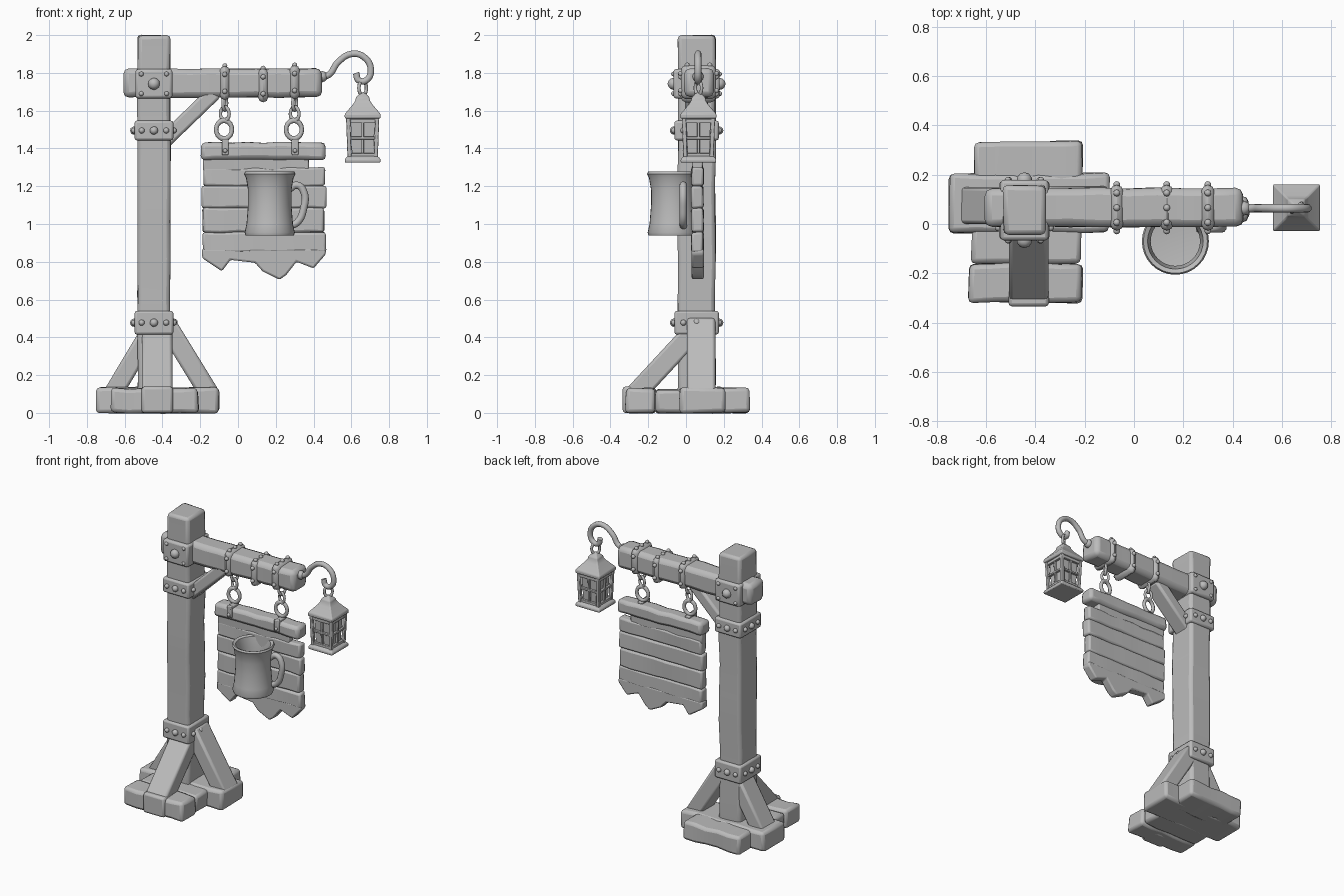
import bpy, bmesh, math, random
from mathutils import Vector, Matrix

random.seed(4)
old = bpy.data.objects.get("Cube")
if old:
    bpy.data.objects.remove(old, do_unlink=True)

grey = bpy.data.materials.new("plain_grey")
grey.use_nodes = True
grey.diffuse_color = (0.5, 0.5, 0.5, 1)
grey.node_tree.nodes["Principled BSDF"].inputs["Base Color"].default_value = (0.5, 0.5, 0.5, 1)

PX, PY = -0.445, 0.056      # post axis
BY, BZ = 0.066, 1.747       # crossbeam axis


def finish(name, bm, bevel=0.0, segments=2, angle=40):
    bmesh.ops.recalc_face_normals(bm, faces=bm.faces)
    mesh = bpy.data.meshes.new(name)
    bm.to_mesh(mesh)
    bm.free()
    mesh.materials.append(grey)
    obj = bpy.data.objects.new(name, mesh)
    bpy.context.collection.objects.link(obj)
    if bevel:
        mod = obj.modifiers.new("worn_edges", 'BEVEL')
        mod.width, mod.segments = bevel, segments
        mod.limit_method, mod.angle_limit = 'ANGLE', math.radians(35)
    bpy.ops.object.select_all(action='DESELECT')
    obj.select_set(True)
    bpy.context.view_layer.objects.active = obj
    bpy.ops.object.shade_smooth_by_angle(angle=math.radians(angle))
    return obj


def timber(name, start, end, width, depth, side=(1, 0, 0), bevel=0.015, cuts=0, rough=0.0):
    """Bar from start to end; width runs along side, depth across it."""
    a, b = Vector(start), Vector(end)
    z = (b - a).normalized()
    x = Vector(side).normalized()
    y = z.cross(x)
    bm = bmesh.new()
    rings = []
    for i in range(cuts + 2):
        c = a.lerp(b, i / (cuts + 1))
        ring = []
        for u, v in ((-1, -1), (1, -1), (1, 1), (-1, 1)):
            wobble = Vector([random.uniform(-rough, rough) for _ in range(3)])
            ring.append(bm.verts.new(c + x * u * width / 2 + y * v * depth / 2 + wobble))
        rings.append(ring)
    for r, s in zip(rings, rings[1:]):
        for k in range(4):
            bm.faces.new((r[k], r[(k + 1) % 4], s[(k + 1) % 4], s[k]))
    bm.faces.new(rings[0])
    bm.faces.new(rings[-1])
    return finish(name, bm, bevel)


def block(name, x0, x1, y0, y1, z0, z1, **kw):
    """Box by its bounds, lengthwise along x."""
    y, z = (y0 + y1) / 2, (z0 + z1) / 2
    return timber(name, (x0, y, z), (x1, y, z), y1 - y0, z1 - z0, (0, 1, 0), **kw)


def studs(name, points, radius):
    bm = bmesh.new()
    for p in points:
        bmesh.ops.create_icosphere(bm, subdivisions=2, radius=radius, matrix=Matrix.Translation(p))
    return finish(name, bm, angle=80)


def tube(name, points, radius):
    curve = bpy.data.curves.new(name, 'CURVE')
    curve.dimensions = '3D'
    curve.bevel_depth, curve.bevel_resolution = radius, 3
    curve.use_fill_caps = True
    spline = curve.splines.new('BEZIER')
    spline.bezier_points.add(len(points) - 1)
    for bp, p in zip(spline.bezier_points, points):
        bp.co = p
        bp.handle_left_type = bp.handle_right_type = 'AUTO'
    curve.materials.append(grey)
    obj = bpy.data.objects.new(name, curve)
    bpy.context.collection.objects.link(obj)


def link(name, loc, radius, thick, stretch=1.0, turn=0.0):
    """Upright chain link; turn swings it about z."""
    bpy.ops.mesh.primitive_torus_add(location=loc, major_radius=radius, minor_radius=thick,
                                     major_segments=20, minor_segments=8,
                                     rotation=(math.pi / 2, 0, turn))
    obj = bpy.context.object
    obj.name = name
    obj.scale = (1, stretch, 1)
    obj.data.materials.append(grey)
    bpy.ops.object.shade_smooth()


def square_stack(name, cx, cy, levels, bevel=0.006):
    """Square sections (half size, z) joined upward."""
    bm = bmesh.new()
    rings = [[bm.verts.new((cx + u * h, cy + v * h, z))
              for u, v in ((-1, -1), (1, -1), (1, 1), (-1, 1))] for h, z in levels]
    for r, s in zip(rings, rings[1:]):
        for k in range(4):
            bm.faces.new((r[k], r[(k + 1) % 4], s[(k + 1) % 4], s[k]))
    bm.faces.new(rings[0])
    bm.faces.new(rings[-1])
    return finish(name, bm, bevel)


# Base blocks
block("base_middle", -0.75, -0.10, -0.035, 0.205, 0, 0.135, bevel=0.02, cuts=5, rough=0.005)
block("base_back", -0.65, -0.21, 0.12, 0.335, 0, 0.13, bevel=0.02, cuts=4, rough=0.006)
block("base_front_inner", -0.66, -0.215, -0.165, 0.0, 0, 0.125, bevel=0.02, cuts=3, rough=0.005)
block("base_front_outer", -0.67, -0.21, -0.32, -0.16, 0, 0.13, bevel=0.02, cuts=4, rough=0.006)
block("front_foot", -0.51, -0.345, -0.335, -0.2, 0, 0.14)

# Post and its lower braces
timber("post", (PX, PY, 0.02), (PX, PY, 2.0), 0.172, 0.2, bevel=0.02, cuts=9, rough=0.004)
timber("front_brace", (-0.428, -0.285, 0.08), (-0.428, 0.03, 0.42), 0.16, 0.11)
timber("right_brace", (-0.675, 0.075, 0.08), (-0.46, 0.075, 0.44), 0.15, 0.1, (0, 1, 0))
timber("left_brace", (-0.145, 0.08, 0.09), (-0.385, 0.08, 0.48), 0.15, 0.105, (0, 1, 0))

# Crossbeam and its diagonal support
block("crossbeam", -0.605, 0.445, -0.012, 0.146, 1.67, 1.822, bevel=0.03, cuts=8, rough=0.004)
timber("beam_support", (-0.40, PY, 1.43), (-0.12, PY, 1.70), 0.12, 0.08, (0, 1, 0))

# Post collars with studs on all four sides
for tag, z0, z1 in (("lower", 0.415, 0.54), ("middle", 1.443, 1.547)):
    z = (z0 + z1) / 2
    timber(tag + "_collar", (PX, PY, z0), (PX, PY, z1), 0.205, 0.235, bevel=0.012)
    for k, r in ((-1, 0.016), (0, 0.022), (1, 0.016)):
        studs(tag + "_collar_studs", [p for s in (-1, 1) for p in (
            (PX + k * 0.065, PY + s * 0.12, z), (PX + s * 0.105, PY + k * 0.07, z))], r)
timber("upper_collar", (PX, PY, 1.665), (PX, PY, 1.82), 0.195, 0.245, bevel=0.014)
studs("upper_collar_bolts", [(PX, PY + s * 0.122, 1.742) for s in (-1, 1)], 0.032)
studs("upper_collar_studs", [(PX + u * 0.067, PY + s * 0.122, 1.742 + v * 0.052)
                             for s in (-1, 1) for u in (-1, 1) for v in (-1, 1)], 0.013)

# Bands round the crossbeam
for x, lean in ((-0.07, 0.0), (0.133, -0.013), (0.30, 0.004)):
    timber("beam_band", (x - 0.027, BY, BZ + lean), (x + 0.027, BY, BZ + lean),
           0.186, 0.18, (0, 1, 0), bevel=0.035)
    studs("band_studs", [(x, BY + k * 0.06, BZ + lean + 0.09) for k in (-1, 0, 1)]
          + [(x, BY + s * 0.094, BZ + lean + k * 0.045) for s in (-1, 1) for k in (-1, 1)], 0.014)

# Chains and sign straps
for x in (-0.07, 0.30):
    link("chain_link", (x, 0.062, 1.64), 0.024, 0.009, 1.45, math.radians(65))
    link("chain_link", (x, 0.062, 1.583), 0.024, 0.009, 1.4, math.radians(-15))
    link("chain_ring", (x - 0.004, 0.062, 1.5), 0.042, 0.012, 1.15, 0.1)
    block("sign_strap_front", x - 0.016, x + 0.02, -0.006, 0.014, 1.365, 1.45, bevel=0.006)
    block("sign_strap_top", x - 0.016, x + 0.02, -0.006, 0.085, 1.425, 1.447, bevel=0.006)
    studs("strap_stud", [(x + 0.002, -0.006, 1.388)], 0.012)

# Sign boards
block("sign_top_board", -0.195, 0.465, 0.008, 0.112, 1.34, 1.432, bevel=0.022, cuts=7, rough=0.004)
for x0, x1, z0, z1 in ((-0.182, 0.46, 1.2, 1.3), (-0.192, 0.467, 1.083, 1.202),
                       (-0.188, 0.458, 0.955, 1.085), (-0.185, 0.467, 0.85, 0.957)):
    block("sign_plank", x0, x1, 0.03, 0.092, z0, z1, bevel=0.013, cuts=6, rough=0.004)
block("sign_plank_upper_strip", -0.185, 0.375, 0.032, 0.09, 1.28, 1.35, bevel=0.008, cuts=3, rough=0.003)

# Broken lower plank
ragged = [(-0.19, 0.87), (-0.19, 0.82), (-0.085, 0.75), (-0.04, 0.81), (0.09, 0.795), (0.13, 0.75),
          (0.22, 0.705), (0.255, 0.73), (0.31, 0.80), (0.40, 0.765), (0.465, 0.84), (0.465, 0.87)]
bm = bmesh.new()
outline = bm.faces.new([bm.verts.new((x, 0.03, z)) for x, z in ragged])
extruded = bmesh.ops.extrude_face_region(bm, geom=[outline])
bmesh.ops.translate(bm, vec=(0, 0.064, 0),
                    verts=[g for g in extruded["geom"] if isinstance(g, bmesh.types.BMVert)])
finish("sign_broken_plank", bm, 0.01)

# Hollow mug set into the sign
mug = [(0, 0.94), (0.128, 0.94), (0.133, 0.955), (0.123, 1.0), (0.115, 1.1), (0.115, 1.18),
       (0.126, 1.245), (0.136, 1.265), (0.13, 1.277), (0.113, 1.27), (0.1, 1.2), (0.1, 1.0), (0, 0.99)]
bm = bmesh.new()
verts = [bm.verts.new((r, 0, z)) for r, z in mug]
edges = [bm.edges.new(pair) for pair in zip(verts, verts[1:])]
bmesh.ops.spin(bm, geom=verts + edges, cent=(0, 0, 0), axis=(0, 0, 1),
               angle=math.tau, steps=32, use_merge=False)
bmesh.ops.remove_doubles(bm, verts=bm.verts, dist=0.0005)
bmesh.ops.translate(bm, verts=bm.verts, vec=(0.168, -0.07, 0))
finish("mug", bm, angle=50)
tube("mug_handle", [(x, -0.015, z) for x, z in (
    (0.26, 1.175), (0.315, 1.205), (0.35, 1.165), (0.347, 1.08), (0.315, 1.01), (0.26, 0.985))], 0.02)

# Lantern hook
tube("lantern_hook", [(x, 0.064, z) for x, z in (
    (0.40, 1.77), (0.48, 1.79), (0.53, 1.857), (0.60, 1.9), (0.665, 1.885), (0.703, 1.82),
    (0.68, 1.762), (0.64, 1.76), (0.625, 1.8))], 0.018)
studs("hook_socket", [(0.445, 0.064, 1.78)], 0.03)

# Lantern
LX, LY = 0.66, 0.066
link("lantern_ring", (LX, LY, 1.72), 0.026, 0.009, 1.4, math.radians(40))
square_stack("lantern_roof", LX, LY, ((0.08, 1.555), (0.095, 1.56), (0.095, 1.582), (0.05, 1.635),
                                      (0.038, 1.655), (0.036, 1.67), (0.012, 1.695)))
square_stack("lantern_base", LX, LY, ((0.094, 1.325), (0.094, 1.345), (0.078, 1.36)))
square_stack("lantern_glass", LX, LY, ((0.056, 1.35), (0.065, 1.56)), 0)
for sx in (-1, 1):
    for sy in (-1, 1):
        timber("lantern_corner", (LX + sx * 0.069, LY + sy * 0.069, 1.34),
               (LX + sx * 0.077, LY + sy * 0.077, 1.57), 0.022, 0.022, bevel=0.004)
for k in range(4):
    out = Matrix.Rotation(k * math.pi / 2, 3, 'Z')
    side = out @ Vector((0, 1, 0))

    def at(reach, z, along=0.0):
        return Vector((LX, LY, z)) + out @ Vector((reach, along, 0))
    timber("pane_upright", at(0.066, 1.35), at(0.074, 1.56), 0.014, 0.016, side, bevel=0.003)
    for z, reach, h in ((1.365, 0.068, 0.02), (1.455, 0.071, 0.014), (1.545, 0.075, 0.022)):
        timber("pane_rail", at(reach, z, -0.07), at(reach, z, 0.07), h, 0.018, (0, 0, 1), bevel=0.003)
